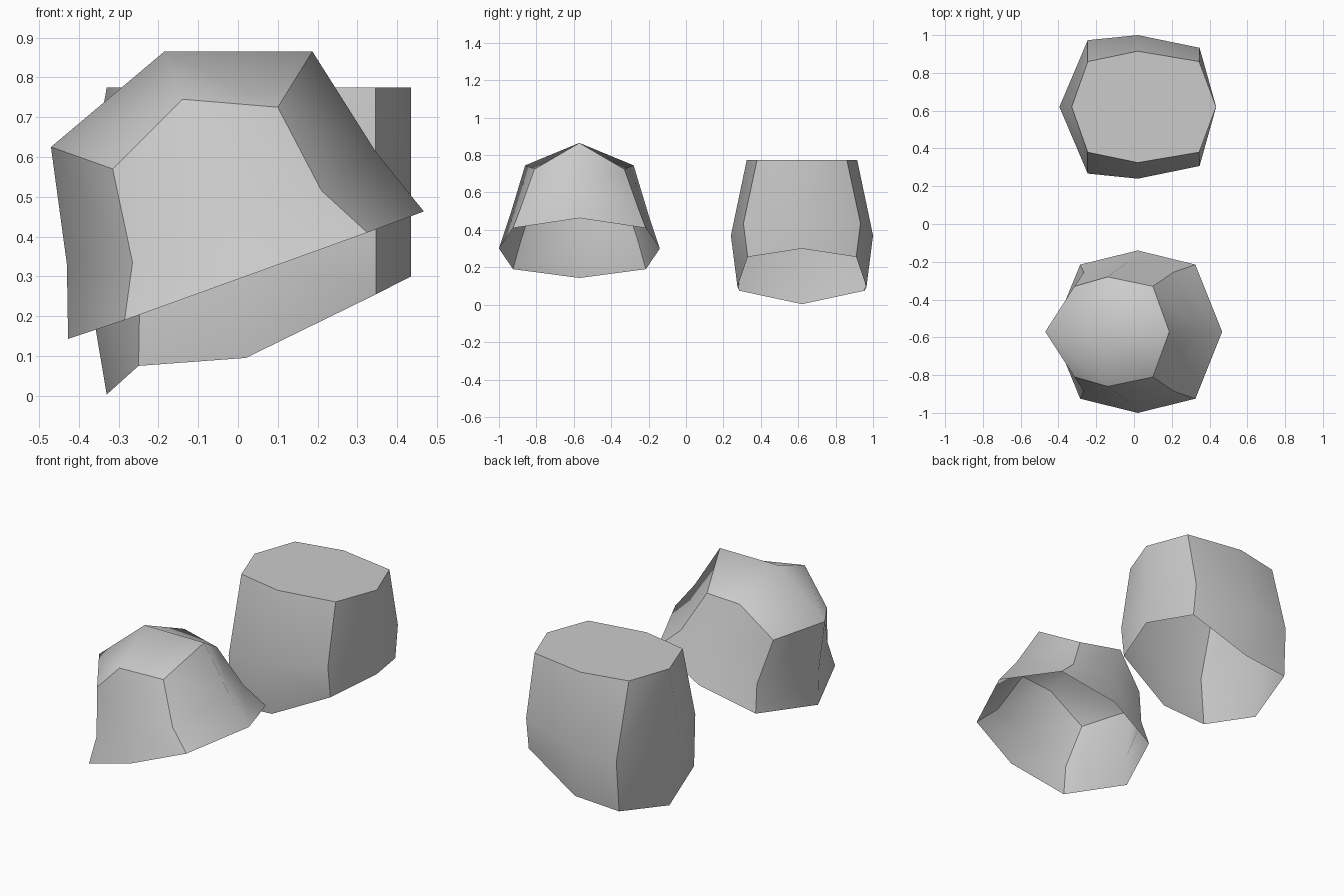
import bpy, bmesh

if "Cube" in bpy.data.objects:
    bpy.data.objects.remove(bpy.data.objects["Cube"])

def shell(name, y_mid, rows, top_centre):
    """Open-bottomed rounded box: front half as 3 rows of 5 points
    (left middle, front left, front centre, front right, right middle), mirrored to the back."""
    bm = bmesh.new()
    grid = [[bm.verts.new(p) for p in row] for row in rows]
    centre = bm.verts.new(top_centre)

    # curved side walls
    for r in range(2):
        for c in range(4):
            a, b = grid[r], grid[r + 1]
            bm.faces.new((a[c], b[c], b[c + 1], a[c + 1]))

    # top cap, two quads per half
    t = grid[0]
    bm.faces.new((t[0], t[1], t[2], centre))
    bm.faces.new((centre, t[2], t[3], t[4]))

    # smooth panels separated by hard corner and rim edges
    for f in bm.faces:
        f.smooth = True
    hard = [(t[c], t[c + 1]) for c in range(4)]
    hard += [(grid[r][c], grid[r + 1][c]) for r in range(2) for c in (1, 3)]
    for a, b in hard:
        bm.edges.get((a, b)).smooth = False

    mesh = bpy.data.meshes.new(name)
    bm.to_mesh(mesh)
    bm.free()
    obj = bpy.data.objects.new(name, mesh)
    obj.location.y = y_mid
    bpy.context.collection.objects.link(obj)
    mirror = obj.modifiers.new("front_to_back", 'MIRROR')
    mirror.use_axis = (False, True, False)
    mirror.merge_threshold = 0.001
    return obj

# front shell: tilted, with a peaked top
shell("tilted_shell", -0.57, [
    [(-.47, 0, .625), (-.315, -.24, .57), (-.14, -.29, .745), (.10, -.24, .725), (.187, 0, .865)],
    [(-.43, 0, .33), (-.265, -.315, .335), (-.03, -.37, .48), (.21, -.315, .515), (.345, 0, .615)],
    [(-.427, 0, .143), (-.285, -.355, .19), (.02, -.43, .30), (.325, -.355, .41), (.467, 0, .463)],
], (-.185, 0, .865))

# back shell: upright, with a flat top and sloping open base
shell("flat_topped_shell", 0.62, [
    [(-.33, 0, .775), (-.245, -.24, .775), (.02, -.295, .775), (.345, -.24, .775), (.435, 0, .775)],
    [(-.395, 0, .39), (-.245, -.353, .36), (.02, -.38, .37), (.347, -.313, .435), (.435, 0, .47)],
    [(-.33, 0, .003), (-.25, -.335, .075), (.02, -.345, .095), (.347, -.29, .255), (.435, 0, .30)],
], (.02, 0, .775))
